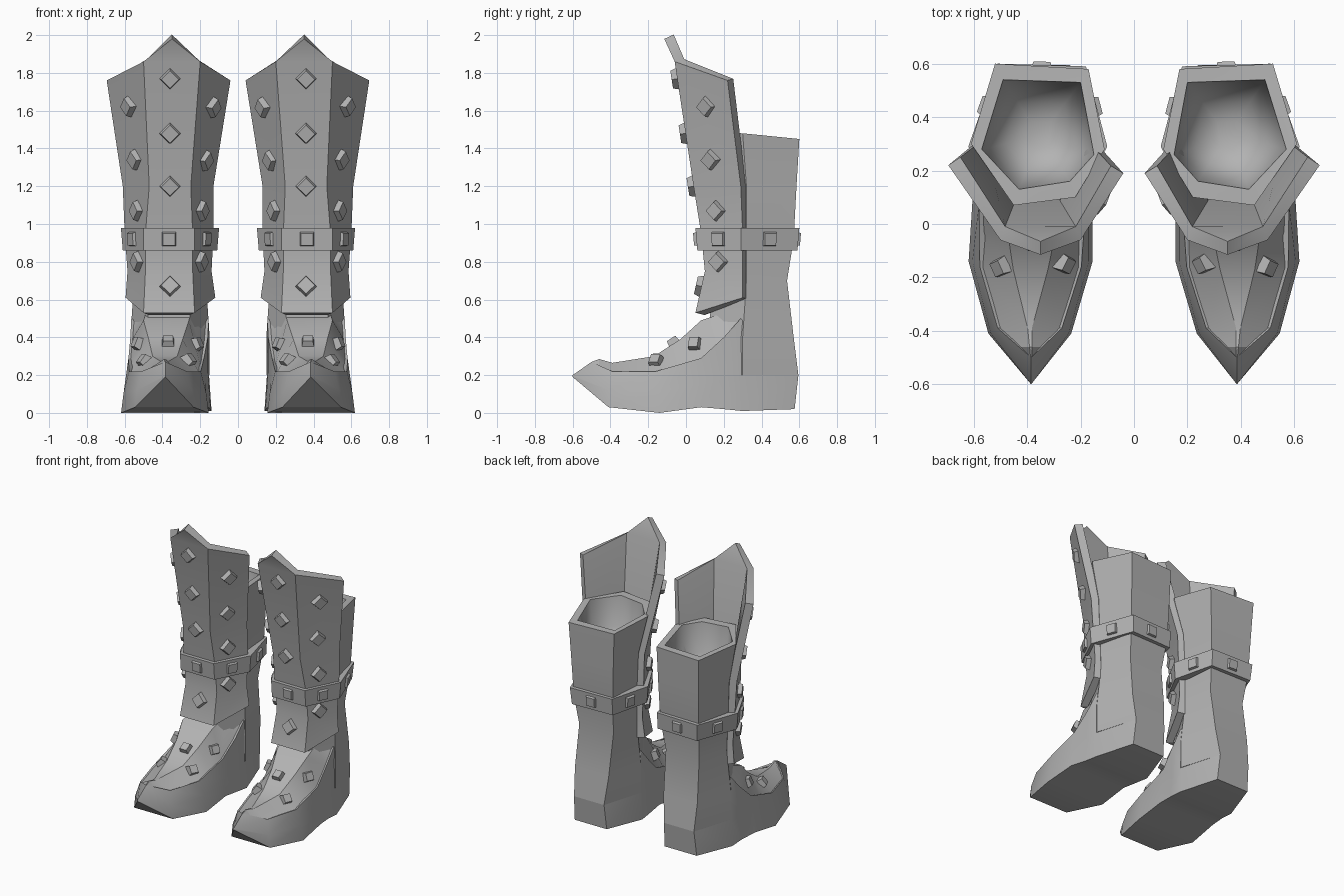
import bpy, bmesh, math
from mathutils import Vector, Matrix
from mathutils.bvhtree import BVHTree

cube = bpy.data.objects.get("Cube")
if cube:
    bpy.data.objects.remove(cube, do_unlink=True)

grey = bpy.data.materials.new("boot grey")
grey.use_nodes = True
grey.diffuse_color = (0.45, 0.45, 0.45, 1)
grey.node_tree.nodes["Principled BSDF"].inputs["Base Color"].default_value = (0.45, 0.45, 0.45, 1)


def finish(name, bm, angle=25, thickness=0):
    """Turn a bmesh into an object, shade it and mirror it for the second boot."""
    bm.normal_update()
    tree = BVHTree.FromBMesh(bm)
    mesh = bpy.data.meshes.new(name)
    bm.to_mesh(mesh)
    bm.free()
    mesh.materials.append(grey)
    obj = bpy.data.objects.new(name, mesh)
    bpy.context.collection.objects.link(obj)
    bpy.ops.object.select_all(action='DESELECT')
    obj.select_set(True)
    bpy.context.view_layer.objects.active = obj
    if thickness:
        mod = obj.modifiers.new("Thickness", 'SOLIDIFY')
        mod.thickness = thickness
        mod.offset = -1
        bpy.ops.object.modifier_apply(modifier=mod.name)
    bpy.ops.object.shade_smooth_by_angle(angle=math.radians(angle))
    obj.modifiers.new("Pair", 'MIRROR').use_mirror_merge = False
    return tree


def loft(loops, cap_start=False, cap_end=False):
    """Skin a series of closed loops that have equal point counts."""
    bm = bmesh.new()
    rows = [[bm.verts.new(p) for p in loop] for loop in loops]
    n = len(rows[0])
    for a, b in zip(rows, rows[1:]):
        for i in range(n):
            j = (i + 1) % n
            bm.faces.new((a[i], a[j], b[j], b[i]))
    if cap_start:
        bm.faces.new(rows[0][::-1])
    if cap_end:
        bm.faces.new(rows[-1])
    return bm, rows


def ring(z, pts):
    return [(x, y, z) for x, y in pts]


# Shaft: six-sided tube, order back outer, back inner, side, front, front, side
rim_z = (1.45, 1.45, 1.48, 1.49, 1.49, 1.48)
rim_out = [(.52, .60), (.17, .58), (.11, .28), (.22, .10), (.45, .07), (.61, .30)]
rim_in = [(.49, .54), (.20, .53), (.15, .26), (.24, .16), (.43, .13), (.57, .28)]
rim_inner = [(x, y, z) for (x, y), z in zip(rim_in, rim_z)]
shaft = [
    ring(.20, [(.48, .595), (.24, .595), (.15, .30), (.25, .12), (.48, .12), (.57, .30)]),
    ring(.40, [(.49, .57), (.22, .57), (.15, .30), (.25, .12), (.48, .12), (.57, .30)]),
    ring(.70, [(.48, .535), (.21, .53), (.17, .32), (.26, .14), (.47, .14), (.55, .32)]),
    ring(.92, [(.50, .57), (.19, .565), (.17, .32), (.26, .12), (.48, .12), (.56, .32)]),
    ring(1.20, [(.51, .585), (.18, .575), (.16, .32), (.25, .11), (.47, .10), (.57, .32)]),
    [(x, y, z) for (x, y), z in zip(rim_out, rim_z)],
    rim_inner,
]
bm, _ = loft(shaft, cap_start=True)
finish("boot_shaft", bm)

# Hollow inside the top of the shaft, softly rounded
centre = Vector((.35, .33))


def shrunk(z, f):
    return [(centre.x + (x - centre.x) * f, centre.y + (y - centre.y) * f, z) for x, y in rim_in]


bm, _ = loft([rim_inner, shrunk(1.28, .88), shrunk(1.18, .6), shrunk(1.15, .25)], cap_end=True)
finish("shaft_lining", bm, angle=180)

# Foot: sole and side band
# columns: y, centre, half width, bottom z, middle z, top y, top half width, top z
stations = [
    (-.60, .385, 0, .19, .20, -.50, 0, .27),
    (-.41, .39, .155, .03, .12, -.39, .12, .22),
    (-.14, .387, .232, 0, .11, -.16, .19, .22),
    (.08, .38, .225, .03, .16, .08, .20, .29),
    (.20, .365, .22, .02, .20, .20, .205, .40),
    (.30, .36, .22, .01, .20, .29, .205, .50),
    (.595, .36, .128, .02, .20, .55, .10, .22),
]


def foot_loop(point):
    """Go back along the outer side, then forward along the inner side."""
    return [point(s, 1) for s in stations] + [point(s, -1) for s in stations[:0:-1]]


bm, rows = loft([
    foot_loop(lambda s, k: (s[1] + k * s[2], min(s[0], .575), s[3])),
    foot_loop(lambda s, k: (s[1] + k * s[2] * .94, s[0], s[4])),
    foot_loop(lambda s, k: (s[1] + k * s[6], s[5], s[7])),
    foot_loop(lambda s, k: (s[1] + k * s[6] * .85, s[5], s[7] - .01)),
])
sole = rows[0]
n = len(sole)
bm.faces.new((sole[0], sole[n - 1], sole[1]))
for i in range(1, len(stations) - 1):
    bm.faces.new((sole[i], sole[n - i], sole[n - i - 1], sole[i + 1]))
finish("sole_and_side_band", bm)

# Upper of the foot: y, centre, low half width, low z, top half width, top z
upper = [(-.50, .385, .004, .25, .002, .27), (-.46, .386, .04, .24, .005, .285),
         (-.39, .39, .11, .215, .008, .265), (-.17, .387, .178, .215, .065, .30),
         (-.03, .383, .186, .24, .09, .39), (.08, .38, .19, .28, .12, .49),
         (.20, .367, .193, .39, .12, .53), (.28, .36, .193, .48, .12, .57)]
bm, _ = loft([[(c - tw, y, tz), (c + tw, y, tz), (c + lw, y, lz), (c - lw, y, lz)]
              for y, c, lw, lz, tw, tz in upper], True, True)
upper_tree = finish("foot_upper", bm)

# Shin guard: rows from top to bottom, three panels wide, pointed at the top
guard_rows = [
    [(.04, .19, 1.76), (.20, -.06, 1.86), (.50, -.06, 1.86), (.695, .22, 1.76)],
    [(.13, .29, 1.20), (.25, .04, 1.20), (.47, .04, 1.20), (.61, .29, 1.20)],
    [(.13, .30, .95), (.24, .08, .95), (.49, .08, .95), (.60, .30, .95)],
    [(.14, .30, .75), (.24, .10, .75), (.49, .10, .75), (.585, .30, .75)],
    [(.12, .30, .61), (.23, .05, .53), (.50, .05, .53), (.595, .30, .61)],
]
bm = bmesh.new()
grid = [[bm.verts.new(p) for p in row] for row in guard_rows]
for a, b in zip(grid, grid[1:]):
    for i in range(3):
        bm.faces.new((a[i], b[i], b[i + 1], a[i + 1]))
tip = bm.verts.new((.35, -.115, 1.98))
bm.faces.new((grid[0][1], grid[0][2], tip))
guard_tree = finish("shin_guard", bm, thickness=.055)

# Ankle strap around shaft and guard
strap_top = [(.51, .60), (.18, .59), (.10, .29), (.23, .05), (.50, .05), (.62, .29)]
strap_low = [(.50, .59), (.18, .58), (.11, .29), (.23, .06), (.50, .06), (.61, .29)]
bm, _ = loft([ring(.86, strap_low), ring(.98, strap_top)], True, True)
strap_tree = finish("strap", bm)


# Studs: four-sided tapered blocks seated on the nearest surface
def studs(name, tree, points, radius, height, roll):
    bm = bmesh.new()
    for p in points:
        loc, normal, _, _ = tree.find_nearest(Vector(p))
        side = Vector((0, 0, 1)).cross(normal).normalized()
        up = normal.cross(side)
        frame = Matrix((side, up, normal)).transposed().to_4x4()
        frame.translation = loc + normal * (height / 2 - .01)
        turn = Matrix.Rotation(math.radians(roll), 4, 'Z')
        bmesh.ops.create_cone(bm, cap_ends=True, segments=4, radius1=radius,
                              radius2=radius * .75, depth=height + .02, matrix=frame @ turn)
    finish(name, bm, angle=10)


guard_points = [(.36, y, z) for y, z in ((-.04, 1.77), (0, 1.48), (.04, 1.20), (.08, .67))]
for z, y, inner, outer in ((1.62, .10, .15, .585), (1.34, .13, .19, .545),
                           (1.07, .16, .20, .53), (.80, .17, .20, .53)):
    guard_points += [(inner, y, z), (outer, y, z)]
studs("guard_studs", guard_tree, guard_points, .063, .03, 0)

strap_points = [((a[0] + b[0]) / 2, (a[1] + b[1]) / 2, .92)
                for a, b in zip(strap_top, strap_top[1:] + strap_top[:1])]
studs("strap_studs", strap_tree, strap_points, .06, .015, 45)

foot_points = [(.37, -.07, .38), (.54, .04, .37), (.20, .04, .37), (.50, -.16, .28), (.26, -.15, .28)]
studs("foot_studs", upper_tree, foot_points, .05, .03, 45)
